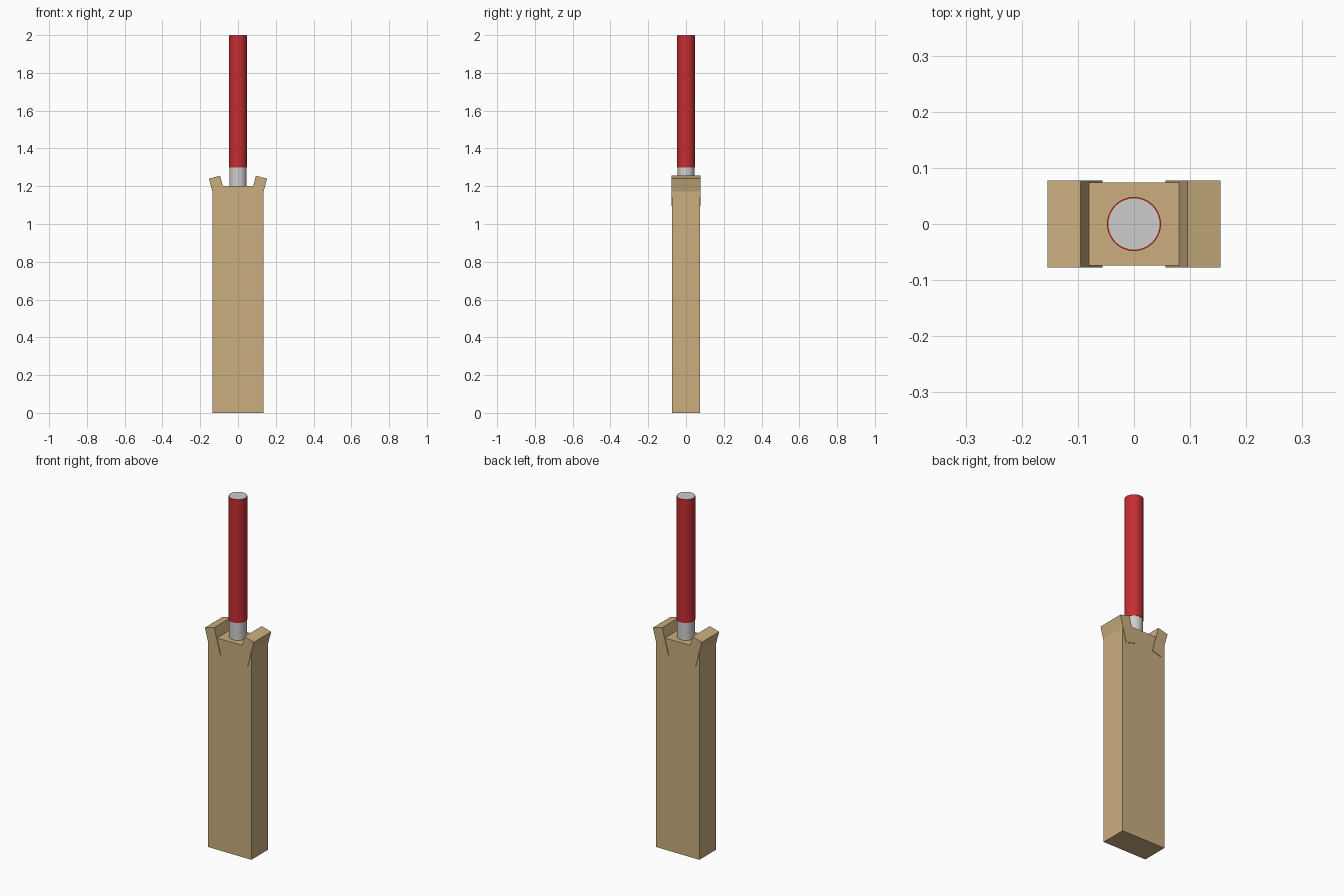
import bpy
import math

if "Cube" in bpy.data.objects:
    bpy.data.objects.remove(bpy.data.objects["Cube"])


def material(name, rgb):
    """Flat colour from 0-255 sRGB values."""
    mat = bpy.data.materials.new(name)
    linear = [((c / 255 + 0.055) / 1.055) ** 2.4 for c in rgb]
    mat.diffuse_color = (*linear, 1)
    mat.use_nodes = True
    mat.node_tree.nodes["Principled BSDF"].inputs["Base Color"].default_value = mat.diffuse_color
    return mat


wood = material("willow wood", (202, 174, 127))
red = material("red grip", (196, 46, 48))
grey = material("light grey cane", (206, 206, 206))


def box(name, size, centre, mat, tilt=0):
    bpy.ops.mesh.primitive_cube_add(size=1, location=centre, rotation=(0, tilt, 0))
    ob = bpy.context.object
    ob.name = name
    ob.scale = size
    bpy.ops.object.transform_apply(location=False, rotation=False, scale=True)
    ob.data.materials.append(mat)
    return ob


def rod(name, radius, bottom, top, mat):
    bpy.ops.mesh.primitive_cylinder_add(
        vertices=48, radius=radius, depth=top - bottom, location=(0, 0, (bottom + top) / 2))
    ob = bpy.context.object
    ob.name = name
    ob.data.materials.append(mat)
    bpy.ops.object.shade_smooth_by_angle(angle=math.radians(30))
    return ob


# Blade
box("blade", (0.272, 0.148, 1.2), (0, 0, 0.6), wood)

# Flared shoulders, leaning outward at the top of the blade
for side, label in ((-1, "left"), (1, "right")):
    box(label + "_shoulder", (0.061, 0.155, 0.15), (side * 0.105, 0, 1.1755),
        wood, side * math.radians(15))

# Handle core and its grip sleeve
rod("handle_core", 0.0455, 1.18, 2.0, grey)
rod("grip_sleeve", 0.048, 1.3, 1.999, red)
